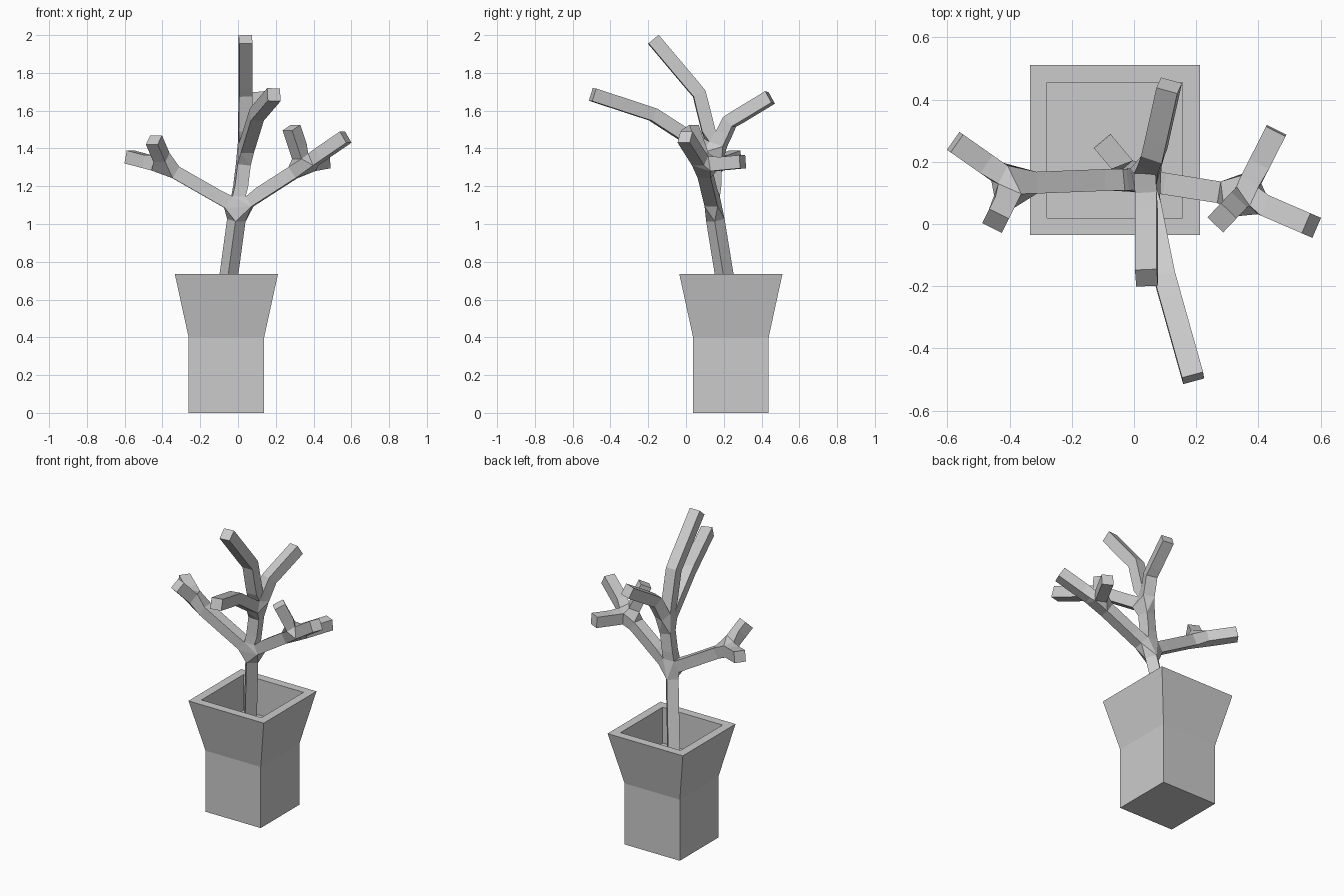
import bpy

if "Cube" in bpy.data.objects:
    bpy.data.objects.remove(bpy.data.objects["Cube"])

# Pot: stacked square rings (half width, height), outside then inside
cx, cy = -0.0615, 0.2375
rings = [(0.2, 0), (0.2, 0.4), (0.273, 0.735), (0.2175, 0.735), (0.2175, 0.5)]
verts, faces = [], []
for h, z in rings:
    verts += [(cx + sx * h, cy + sy * h, z)
              for sx, sy in ((-1, -1), (1, -1), (1, 1), (-1, 1))]
for r in range(len(rings) - 1):
    for i in range(4):
        j = (i + 1) % 4
        faces.append((4 * r + i, 4 * r + j, 4 * r + 4 + j, 4 * r + 4 + i))
last = 4 * (len(rings) - 1)
faces += [(3, 2, 1, 0), (last, last + 1, last + 2, last + 3)]
me = bpy.data.meshes.new("pot")
me.from_pydata(verts, [], faces)
bpy.context.collection.objects.link(bpy.data.objects.new("pot", me))

# Branch skeleton, rooted at the soil
nodes = {
    "root": (-0.08, 0.24, 0.5),
    "fork": (0.0, 0.145, 1.085),
    "crown": (0.035, 0.15, 1.37),
    "left": (-0.385, 0.13, 1.305),
    "left_back": (-0.575, 0.263, 1.355),
    "left_front": (-0.445, 0.01, 1.445),
    "right": (0.35, 0.09, 1.31),
    "right_out": (0.57, -0.005, 1.46),
    "right_back": (0.457, 0.30, 1.33),
    "right_up": (0.283, 0.02, 1.51),
    "up": (0.04, 0.07, 1.69),
    "up_tip": (0.04, -0.173, 1.978),
    "front": (0.10, -0.175, 1.58),
    "front_tip": (0.19, -0.495, 1.685),
    "back": (0.065, 0.23, 1.54),
    "back_tip": (0.113, 0.445, 1.67),
}
links = [("root", "fork"), ("fork", "crown"), ("fork", "left"), ("fork", "right"),
         ("left", "left_back"), ("left", "left_front"),
         ("right", "right_out"), ("right", "right_back"), ("right", "right_up"),
         ("crown", "up"), ("up", "up_tip"), ("crown", "front"), ("front", "front_tip"),
         ("crown", "back"), ("back", "back_tip")]
names = list(nodes)
me = bpy.data.meshes.new("branches")
me.from_pydata(list(nodes.values()), [(names.index(a), names.index(b)) for a, b in links], [])
tree = bpy.data.objects.new("branches", me)
bpy.context.collection.objects.link(tree)

# Square-section skin over the skeleton
skin = tree.modifiers.new("skin", "SKIN")
skin.use_smooth_shade = False
for i, sv in enumerate(me.skin_vertices[0].data):
    sv.radius = (0.035, 0.035)
    sv.use_root = i == 0
